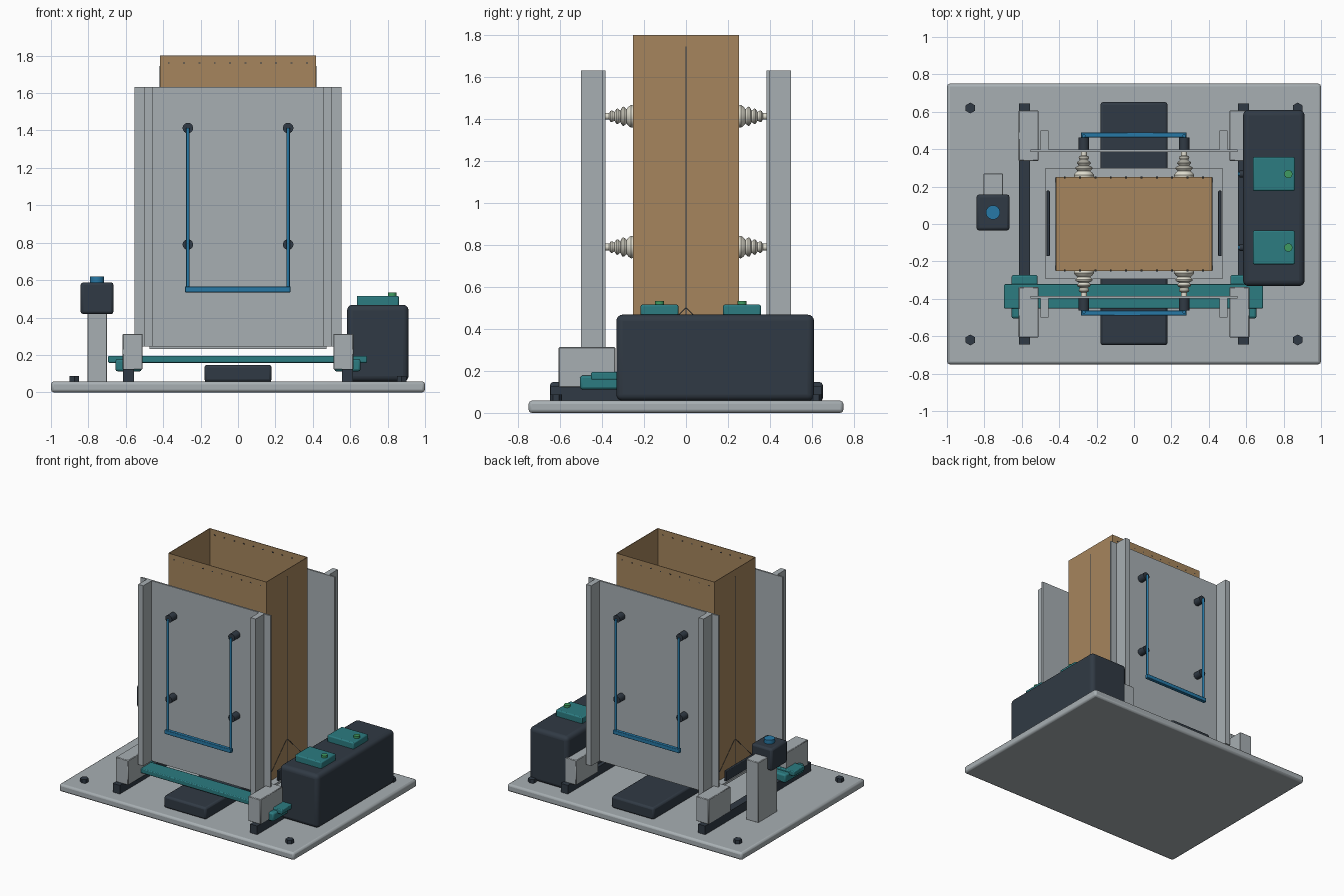
import bpy, bmesh, math
from mathutils import Vector

if "Cube" in bpy.data.objects:
    bpy.data.objects.remove(bpy.data.objects["Cube"])


def material(name, rgb):
    m = bpy.data.materials.new(name)
    m.diffuse_color = (*rgb, 1)
    m.use_nodes = True
    m.node_tree.nodes["Principled BSDF"].inputs["Base Color"].default_value = m.diffuse_color
    return m


GREY = material("grey_metal", (0.39, 0.43, 0.45))
DARK = material("dark", (0.03, 0.042, 0.058))
TEAL = material("teal", (0.025, 0.20, 0.22))
BLUE = material("blue", (0.02, 0.19, 0.38))
KRAFT = material("kraft", (0.38, 0.235, 0.11))
CREAM = material("cream", (0.75, 0.73, 0.63))
GREEN = material("green", (0.05, 0.33, 0.12))


def finish(name, bm, mat, smooth=False):
    bmesh.ops.recalc_face_normals(bm, faces=bm.faces)
    me = bpy.data.meshes.new(name)
    bm.to_mesh(me)
    bm.free()
    me.materials.append(mat)
    ob = bpy.data.objects.new(name, me)
    bpy.context.collection.objects.link(ob)
    if smooth:
        bpy.ops.object.select_all(action='DESELECT')
        ob.select_set(True)
        bpy.context.view_layer.objects.active = ob
        bpy.ops.object.shade_smooth_by_angle(angle=math.radians(35))
    return ob


def box(name, xs, ys, zs, mat, bevel=0.0, segments=2):
    """Box between the given ranges, given in any order."""
    bm = bmesh.new()
    bmesh.ops.create_cube(bm, size=1)
    for v in bm.verts:
        for i, r in enumerate((xs, ys, zs)):
            v.co[i] = (r[0] + r[1]) / 2 + v.co[i] * abs(r[1] - r[0])
    ob = finish(name, bm, mat, bevel > 0)
    if bevel:
        mod = ob.modifiers.new("bevel", 'BEVEL')
        mod.width, mod.segments = bevel, segments
    return ob


def rod(name, a, b, r, mat, sides=24):
    """Cylinder from point a to point b."""
    a, b = Vector(a), Vector(b)
    bm = bmesh.new()
    bmesh.ops.create_cone(bm, cap_ends=True, segments=sides, radius1=r,
                          radius2=r, depth=(b - a).length)
    ob = finish(name, bm, mat, sides > 8)
    ob.location = (a + b) / 2
    ob.rotation_euler = (b - a).to_track_quat('Z', 'Y').to_euler()
    return ob


def bellows(name, x, z, s, profile, sides=28):
    """Revolve (y, radius) pairs around an axis along y."""
    bm = bmesh.new()
    rings = [[bm.verts.new((x + r * math.cos(t), s * y, z + r * math.sin(t)))
              for t in (2 * math.pi * i / sides for i in range(sides))]
             for y, r in profile]
    for p, q in zip(rings, rings[1:]):
        for i in range(sides):
            j = (i + 1) % sides
            bm.faces.new((p[i], p[j], q[j], q[i]))
    bm.faces.new(rings[0])
    bm.faces.new(rings[-1])
    return finish(name, bm, CREAM, True)


# Base plate, bolts, slide rails and central drive
box("base_plate", (-1, 1), (-.75, .75), (0, .058), GREY, .015)
for sx in (-1, 1):
    for sy in (-1, 1):
        rod("base_bolt", (sx * .875, sy * .62, .05), (sx * .875, sy * .62, .087), .029, DARK, 6)
    box("slide_rail", (sx * .555, sx * .615), (-.645, .645), (.055, .125), DARK)
box("central_drive", (-.18, .18), (-.648, .652), (.055, .147), DARK, .015)

# Tray under the bag with side guides
box("bag_tray", (-.473, .473), (-.295, .3), (.232, .25), GREY)
for sx in (-1, 1):
    box("bag_guide", (sx * .45, sx * .468), (-.172, .178), (.25, .33), DARK, .004)

# Open paper bag: extruded sides with solid wall thickness
bm = bmesh.new()
bmesh.ops.create_cube(bm, size=1)
for v in bm.verts:
    v.co = (v.co.x * .835, v.co.y * .504, 1.025 + v.co.z * 1.55)
bmesh.ops.delete(bm, geom=[max(bm.faces, key=lambda f: f.calc_center_median().z)],
                 context='FACES_ONLY')
bag = finish("paper_bag", bm, KRAFT)
wall = bag.modifiers.new("wall", 'SOLIDIFY')
wall.thickness, wall.offset = .006, -1

# Bag creases: side folds, gussets and stitched top edge
for sx in (-1, 1):
    xs = (sx * .416, sx * .4205)
    box("side_crease", xs, (-.002, .002), (.26, 1.745), DARK)
    for sy in (-1, 1):
        rod("gusset_crease", (sx * .417, 0, .5), (sx * .417, sy * .248, .255), .002, DARK, 6)
for sy in (-1, 1):
    for i in range(10):
        x = -.37 + i * .082
        box("top_stitch", (x - .005, x + .005), (sy * .244, sy * .2535), (1.757, 1.763), DARK)

# Two moving plates with ribs, feet, cups and air lines
CUP = [(.25, .052), (.262, .054), (.274, .046), (.283, .034), (.296, .046), (.304, .044),
       (.313, .027), (.325, .037), (.332, .035), (.341, .021), (.353, .028), (.36, .026),
       (.366, .016), (.386, .016)]
for s, side in ((-1, "front"), (1, "back")):
    box(side + "_plate", (-.553, .553), (s * .384, s * .397), (.245, 1.632), GREY)
    for sx in (-1, 1):
        box(side + "_rib", (sx * .457, sx * .5), (s * .39, s * .5), (.245, 1.632), GREY)
        box(side + "_foot", (sx * .51, sx * .617), (s * .337, s * .607), (.122, .313), GREY, .004, 1)
        x = sx * .268
        for z in (.79, 1.413):
            bellows(side + "_suction_cup", x, z, s, CUP)
            rod(side + "_stud", (x, s * .39, z), (x, s * .462, z), .028, DARK)
        rod(side + "_air_line", (x, s * .472, .55), (x, s * .472, 1.413), .009, BLUE, 16)
    box(side + "_manifold", (-.284, .281), (s * .462, s * .49), (.535, .566), BLUE, .004)

# Teal carriages and cross bar of the guided front slide
for sx in (-1, 1):
    box("slide_carriage", (sx * .515, sx * .655), (-.505, -.272), (.112, .178), TEAL, .012)
box("slide_cross_bar", (-.695, .69), (-.452, -.322), (.158, .194), TEAL, .006)

# Pump housing with valve pads, lamps and hose ports
box("pump_housing", (.583, .912), (-.332, .61), (.058, .468), DARK, .03, 4)
for y in (-.126, .267):
    box("valve_pad", (.635, .86), (y - .09, y + .09), (.46, .516), TEAL, .008)
    rod("valve_lamp", (.825, y, .51), (.825, y, .533), .022, GREEN)
    rod("hose_port", (.565, y, .26), (.6, y, .26), .018, DARK)
    rod("hose_port_core", (.557, y, .26), (.58, y, .26), .011, BLUE, 16)

# Control post with push button
box("control_post", (-.805, -.7), (.04, .27), (.055, .52), GREY, .004, 1)
box("control_head", (-.842, -.665), (-.035, .158), (.418, .588), DARK, .015)
rod("push_button", (-.754, .062, .58), (-.754, .062, .618), .038, BLUE)
